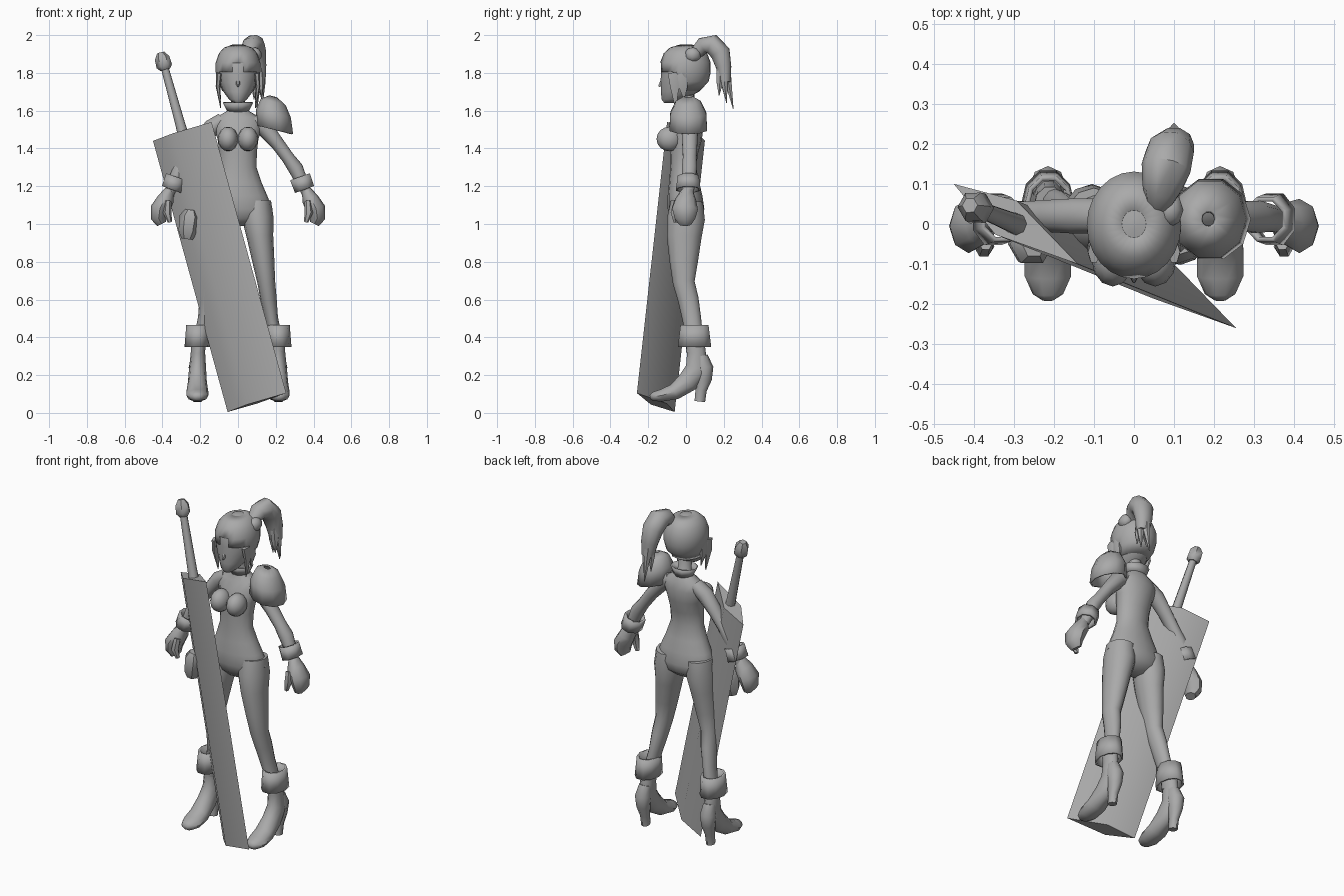
import bpy, bmesh, math
from mathutils import Vector

grey = bpy.data.materials.new("plain grey")
grey.diffuse_color = (0.4, 0.4, 0.4, 1)


def finish(name, bm, thick=0):
    bmesh.ops.recalc_face_normals(bm, faces=bm.faces)
    me = bpy.data.meshes.new(name)
    bm.to_mesh(me)
    bm.free()
    me.materials.append(grey)
    ob = bpy.data.objects.new(name, me)
    bpy.context.collection.objects.link(ob)
    if thick:
        m = ob.modifiers.new("wall", 'SOLIDIFY')
        m.thickness = thick
    return ob


def loft(name, rings, n=10, follow=True, caps=True, thick=0, keep=None, turn=0):
    """Skin elliptical rings (x, y, z, rx, ry) along their centre path."""
    bm = bmesh.new()
    pts = [Vector(r[:3]) for r in rings]
    loops = []
    for i, r in enumerate(rings):
        t = pts[min(i + 1, len(pts) - 1)] - pts[max(i - 1, 0)] if follow else Vector((0, 0, 1))
        v = t.cross(Vector((1, 0, 0))).normalized()
        u = v.cross(t).normalized()
        loops.append([bm.verts.new(pts[i] + u * r[3] * math.cos(a) + v * r[4] * math.sin(a))
                      for a in [2 * math.pi * (k + turn) / n for k in range(n)]])
    for a, b in zip(loops, loops[1:]):
        for k in range(n):
            bm.faces.new((a[k], a[(k + 1) % n], b[(k + 1) % n], b[k]))
    if caps:
        bm.faces.new(loops[0])
        bm.faces.new(loops[-1])
    if keep:
        bad = [f for f in bm.faces if not keep(f.calc_center_median())]
        bmesh.ops.delete(bm, geom=bad, context='FACES')
    return finish(name, bm, thick)


def ball(name, c, r, seg=10, rings=6):
    bm = bmesh.new()
    bmesh.ops.create_uvsphere(bm, u_segments=seg, v_segments=rings, radius=1)
    for v in bm.verts:
        v.co = Vector(c) + Vector(v.co[k] * r[k] for k in range(3))
    return finish(name, bm)


def up(rows):
    """Rings centred on x = 0 from rows (z, y, rx, ry)."""
    return [(0, y, z, rx, ry) for z, y, rx, ry in rows]


# torso from hips to neck
loft("torso", up([(0.99, 0, 0.07, 0.04), (1.03, 0.005, 0.15, 0.085), (1.08, 0.0, 0.183, 0.097),
                  (1.15, -0.005, 0.155, 0.092), (1.22, -0.01, 0.125, 0.08), (1.30, -0.015, 0.098, 0.068),
                  (1.38, -0.01, 0.1, 0.075), (1.45, 0, 0.108, 0.085), (1.52, 0.015, 0.13, 0.075),
                  (1.565, 0.02, 0.115, 0.06), (1.60, 0.02, 0.055, 0.045), (1.62, 0.015, 0.038, 0.038),
                  (1.70, 0.0, 0.036, 0.038)]), 16, follow=False)
loft("collar", up([(1.595, 0.02, 0.05, 0.045), (1.645, 0.015, 0.075, 0.06)]), 10,
     follow=False, caps=False, thick=0.006)

# head and hair
head = [(1.64, -0.085, 0.022, 0.03), (1.66, -0.07, 0.048, 0.06), (1.70, -0.032, 0.077, 0.1),
        (1.75, -0.01, 0.1, 0.125), (1.80, -0.003, 0.112, 0.129), (1.85, -0.003, 0.112, 0.129),
        (1.90, -0.003, 0.095, 0.11), (1.93, 0, 0.068, 0.08), (1.945, 0, 0.025, 0.03)]
loft("head", up(head), 16, follow=False)
loft("hair_cap", up([(z + 0.004, y, rx + 0.006, ry + 0.005) for z, y, rx, ry in head[2:]]), 24,
     follow=False, caps=False, thick=0.006,
     keep=lambda c: c.y > -0.02 or c.z > 1.86 - 0.9 * abs(c.x))
loft("hair_crown", up([(1.944, 0, 0.045, 0.05), (1.951, 0, 0.012, 0.014)]), 12, follow=False)
loft("nose", [(0, -0.125, 1.745, 0.014, 0.02), (0, -0.145, 1.728, 0.004, 0.004)], 6)

for s, side in ((-1, "right"), (1, "left")):
    # hair locks beside the face
    for k, (y, low) in enumerate([(-0.07, 1.615), (-0.025, 1.66)]):
        loft(f"{side}_hair_lock_{k}", [(s * 0.1, y, 1.80, 0.015, 0.03), (s * 0.106, y + 0.01, 1.73, 0.012, 0.028),
                                       (s * 0.092, y + 0.015, low, 0.002, 0.003)], 6)
    # bust
    ball(f"{side}_bust", (s * 0.053, -0.088, 1.45), (0.053, 0.068, 0.065), 12, 8)
    # arm, cuff and fist
    loft(f"{side}_arm", [(s * 0.08, 0.02, 1.55, 0.04, 0.045), (s * 0.14, 0.02, 1.51, 0.046, 0.046),
                         (s * 0.21, 0.02, 1.425, 0.036, 0.042), (s * 0.265, 0.02, 1.35, 0.034, 0.038),
                         (s * 0.305, 0.018, 1.295, 0.04, 0.042), (s * 0.335, 0.015, 1.23, 0.033, 0.036),
                         (s * 0.365, 0.01, 1.16, 0.026, 0.032)])
    loft(f"{side}_wrist_cuff", [(s * 0.328, 0.012, 1.25, 0.06, 0.06), (s * 0.352, 0.012, 1.183, 0.058, 0.07)],
         8, caps=False, thick=0.012, turn=0.5)
    loft(f"{side}_hand", [(s * 0.362, 0.008, 1.18, 0.026, 0.03), (s * 0.383, 0, 1.13, 0.045, 0.055),
                          (s * 0.413, -0.005, 1.08, 0.05, 0.068), (s * 0.42, -0.005, 1.03, 0.042, 0.055),
                          (s * 0.405, -0.005, 1.0, 0.025, 0.035)], 8)
    loft(f"{side}_thumb", [(s * 0.37, -0.045, 1.12, 0.018, 0.022), (s * 0.375, -0.062, 1.06, 0.022, 0.022),
                           (s * 0.36, -0.055, 1.01, 0.012, 0.012)], 6)
    # leg
    loft(f"{side}_leg", [(s * 0.1, 0.005, 1.12, 0.075, 0.085), (s * 0.105, 0.0, 1.03, 0.083, 0.1),
                         (s * 0.117, -0.01, 0.93, 0.07, 0.092), (s * 0.135, -0.012, 0.8, 0.058, 0.075),
                         (s * 0.15, -0.012, 0.69, 0.047, 0.058), (s * 0.162, 0.012, 0.6, 0.043, 0.055),
                         (s * 0.178, 0.03, 0.5, 0.034, 0.05), (s * 0.2, 0.045, 0.4, 0.034, 0.045),
                         (s * 0.21, 0.045, 0.32, 0.035, 0.045)], 12)
    # boot with folded cuff and high heel
    loft(f"{side}_boot_cuff", [(s * 0.212, 0.045, 0.465, 0.062, 0.078), (s * 0.215, 0.045, 0.35, 0.068, 0.093)],
         10, follow=False, caps=False, thick=0.012,
         keep=None)
    loft(f"{side}_boot", [(s * 0.21, 0.045, 0.42, 0.04, 0.05), (s * 0.212, 0.055, 0.32, 0.038, 0.052),
                          (s * 0.214, 0.06, 0.235, 0.045, 0.065), (s * 0.215, 0.01, 0.165, 0.05, 0.06),
                          (s * 0.215, -0.06, 0.112, 0.058, 0.045), (s * 0.215, -0.13, 0.092, 0.058, 0.034),
                          (s * 0.215, -0.175, 0.086, 0.038, 0.025), (s * 0.215, -0.19, 0.083, 0.015, 0.012)])
    loft(f"{side}_heel", [(s * 0.213, 0.08, 0.3, 0.035, 0.035), (s * 0.215, 0.095, 0.24, 0.046, 0.05),
                          (s * 0.215, 0.092, 0.18, 0.038, 0.045), (s * 0.215, 0.08, 0.12, 0.026, 0.03),
                          (s * 0.215, 0.073, 0.06, 0.024, 0.028)], 8)

# hair tie and ponytail with pointed strands
ball("hair_tie", (0.09, 0.035, 1.895), (0.035, 0.045, 0.04), 8, 5)
loft("ponytail", [(0.06, 0.05, 1.90, 0.03, 0.035), (0.07, 0.09, 1.945, 0.05, 0.045),
                  (0.08, 0.14, 1.95, 0.062, 0.056), (0.09, 0.182, 1.905, 0.06, 0.055),
                  (0.1, 0.2, 1.83, 0.05, 0.042), (0.11, 0.205, 1.75, 0.036, 0.032)], 10)
for k, (x, y, z) in enumerate([(0.10, 0.25, 1.61), (0.13, 0.215, 1.64), (0.085, 0.21, 1.66), (0.125, 0.175, 1.68)]):
    loft(f"ponytail_strand_{k}", [(0.1 + (x - 0.11) * 0.6, 0.198 + (y - 0.21) * 0.4, 1.84, 0.026, 0.024),
                                  (0.108 + (x - 0.11) * 0.8, 0.2 + (y - 0.21) * 0.6, 1.75, 0.022, 0.02),
                                  (x, y, z, 0.002, 0.002)], 6)

# shoulder guard, open underneath
loft("shoulder_guard", [(0.192, 0.012, 1.50, 0.1, 0.105), (0.188, 0.012, 1.585, 0.092, 0.1),
                        (0.187, 0.012, 1.645, 0.066, 0.07), (0.187, 0.012, 1.675, 0.02, 0.022)],
     10, caps=False, thick=0.01).rotation_euler = (0, 0, 0)
# tilt the rim down towards the outside
for v in bpy.data.objects["shoulder_guard"].data.vertices:
    v.co.z -= (v.co.x - 0.19) * 0.28

# sword: diamond section blade, grip and pommel
w = Vector((0.31, -0.2, 0.1))
down = Vector((0.395, -0.16, -1.435))
nrm = w.cross(down).normalized() * 0.05
corner = Vector((-0.45, 0.1, 1.44))
bm = bmesh.new()
ends = [[bm.verts.new(c + p) for p in (Vector(), w * 0.42 - nrm, w, w * 0.42 + nrm)]
        for c in (corner, corner + down)]
for k in range(4):
    bm.faces.new((ends[0][k], ends[0][(k + 1) % 4], ends[1][(k + 1) % 4], ends[1][k]))
for e in ends:
    bm.faces.new(e)
finish("sword_blade", bm)
top, axis = corner + w * 0.5, -down.normalized()


def along(rows):
    return [(*(top + axis * d), r, r) for d, r in rows]


loft("sword_grip", along([(-0.05, 0.03), (0.05, 0.026), (0.37, 0.02)]), 8)
loft("sword_pommel", along([(0.34, 0.026), (0.36, 0.042), (0.405, 0.04), (0.435, 0.02)]), 6)

# pouch on the hip
loft("hip_pouch", [(-0.25, -0.05, 1.075, 0.03, 0.035), (-0.255, -0.05, 1.04, 0.055, 0.055),
                   (-0.265, -0.05, 0.96, 0.05, 0.05), (-0.27, -0.05, 0.92, 0.03, 0.03)], 6)

for ob in bpy.context.scene.objects:
    ob.select_set(True)
    bpy.context.view_layer.objects.active = ob
bpy.ops.object.shade_smooth_by_angle(angle=math.radians(50))
